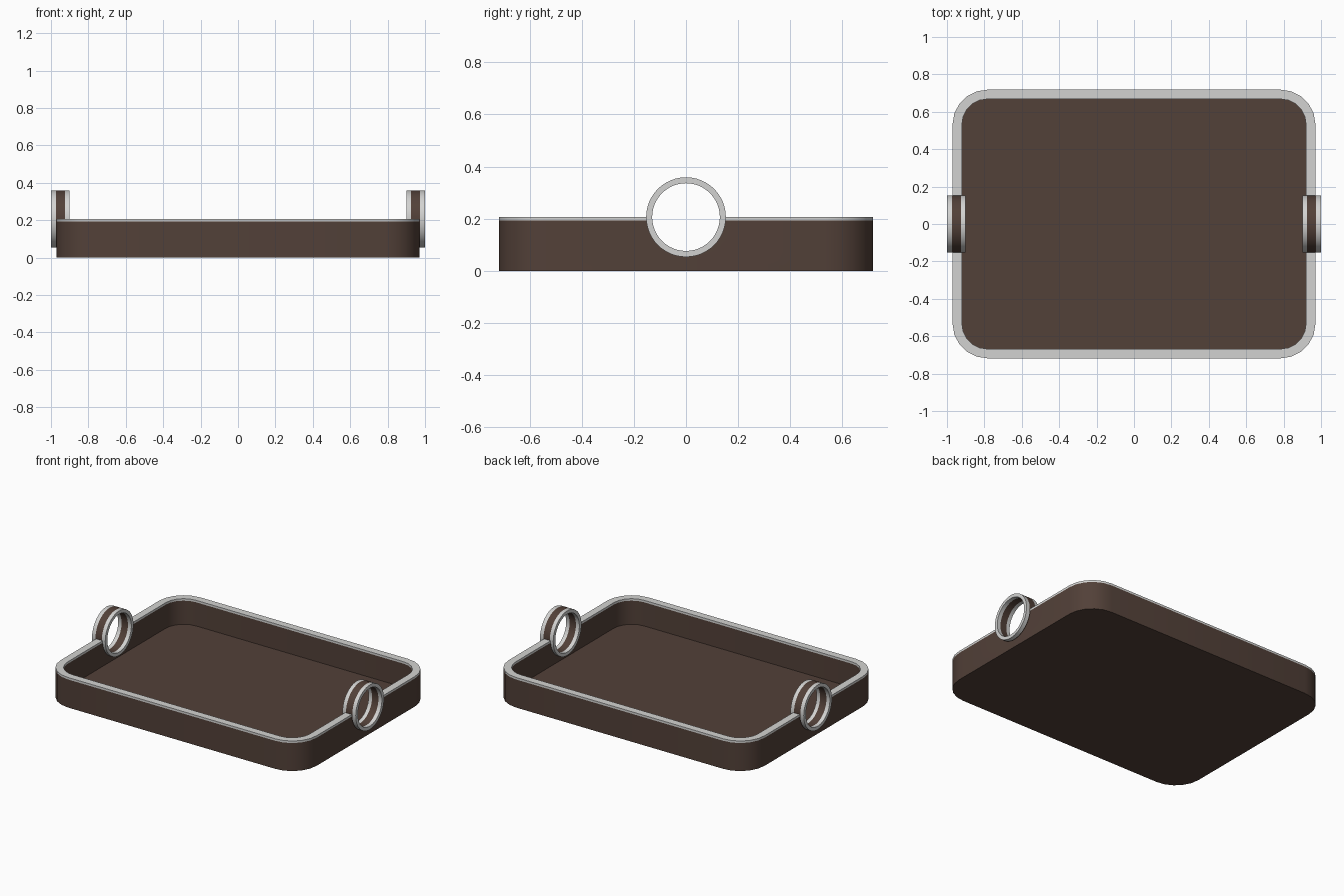
import bpy, bmesh, math

if "Cube" in bpy.data.objects:
    bpy.data.objects.remove(bpy.data.objects["Cube"])

def material(name, rgb):
    m = bpy.data.materials.new(name)
    m.diffuse_color = (*rgb, 1)
    m.use_nodes = True
    m.node_tree.nodes["Principled BSDF"].inputs["Base Color"].default_value = m.diffuse_color
    return m

BROWN = material("dark brown", (0.085, 0.052, 0.040))
GREY = material("light grey", (0.65, 0.65, 0.64))

def finish(bm, name):
    bmesh.ops.recalc_face_normals(bm, faces=bm.faces)
    me = bpy.data.meshes.new(name)
    bm.to_mesh(me)
    bm.free()
    ob = bpy.data.objects.new(name, me)
    bpy.context.collection.objects.link(ob)
    me.materials.append(BROWN)
    me.materials.append(GREY)
    return ob

def smooth(ob, angle):
    bpy.ops.object.select_all(action='DESELECT')
    ob.select_set(True)
    bpy.context.view_layer.objects.active = ob
    bpy.ops.object.shade_smooth_by_angle(angle=math.radians(angle))

def bridge(bm, a, b, mat):
    n = len(a)
    for i in range(n):
        j = (i + 1) % n
        bm.faces.new((a[i], a[j], b[j], b[i])).material_index = mat

def rounded_loop(bm, hx, hy, r, z, seg=5):
    vs = []
    for k, (sx, sy) in enumerate(((1, 1), (-1, 1), (-1, -1), (1, -1))):
        for i in range(seg + 1):
            a = math.pi / 2 * (k + i / seg)
            vs.append(bm.verts.new((sx * (hx - r) + r * math.cos(a),
                                    sy * (hy - r) + r * math.sin(a), z)))
    return vs

# Tray: rounded shell with a grey rim strip
bm = bmesh.new()
outer, inner = (0.97, 0.718, 0.185), (0.92, 0.668, 0.135)
levels = [(outer, 0), (outer, 0.192), (outer, 0.206),
          (inner, 0.206), (inner, 0.192), (inner, 0.03)]
loops = [rounded_loop(bm, *s, z) for s, z in levels]
for i, mat in enumerate((0, 1, 1, 1, 0)):
    bridge(bm, loops[i], loops[i + 1], mat)
bm.faces.new(loops[0])
bm.faces.new(loops[-1])
tray = finish(bm, "tray")

# Round openings through both end walls
ZC = 0.206
bpy.ops.mesh.primitive_cylinder_add(vertices=48, radius=0.142, depth=2.4,
                                    location=(0, 0, ZC), rotation=(0, math.pi / 2, 0))
cutter = bpy.context.object
cutter.name = "opening_cutter"
cutter.hide_render = True
mod = tray.modifiers.new("openings", 'BOOLEAN')
mod.operation = 'DIFFERENCE'
mod.solver = 'EXACT'
mod.object = cutter
bpy.context.view_layer.objects.active = tray
bpy.ops.object.modifier_apply(modifier=mod.name)
bpy.data.objects.remove(cutter, do_unlink=True)
smooth(tray, 35)

# Ring handles: brown band between two grey edges
def ring(name, x):
    bm = bmesh.new()
    ro, ri, w, b, n = 0.153, 0.130, 0.05, 0.024, 48
    profile = [(-w, ro), (-b, ro), (b, ro), (w, ro), (w, ri), (b, ri), (-b, ri), (-w, ri)]
    mats = (1, 0, 1, 1, 1, 0, 1, 1)
    rings = [[bm.verts.new((x + px, r * math.cos(2 * math.pi * i / n),
                            ZC + r * math.sin(2 * math.pi * i / n))) for i in range(n)]
             for px, r in profile]
    for i, mat in enumerate(mats):
        bridge(bm, rings[i], rings[(i + 1) % len(rings)], mat)
    smooth(finish(bm, name), 35)

ring("handle_left", -0.95)
ring("handle_right", 0.95)
